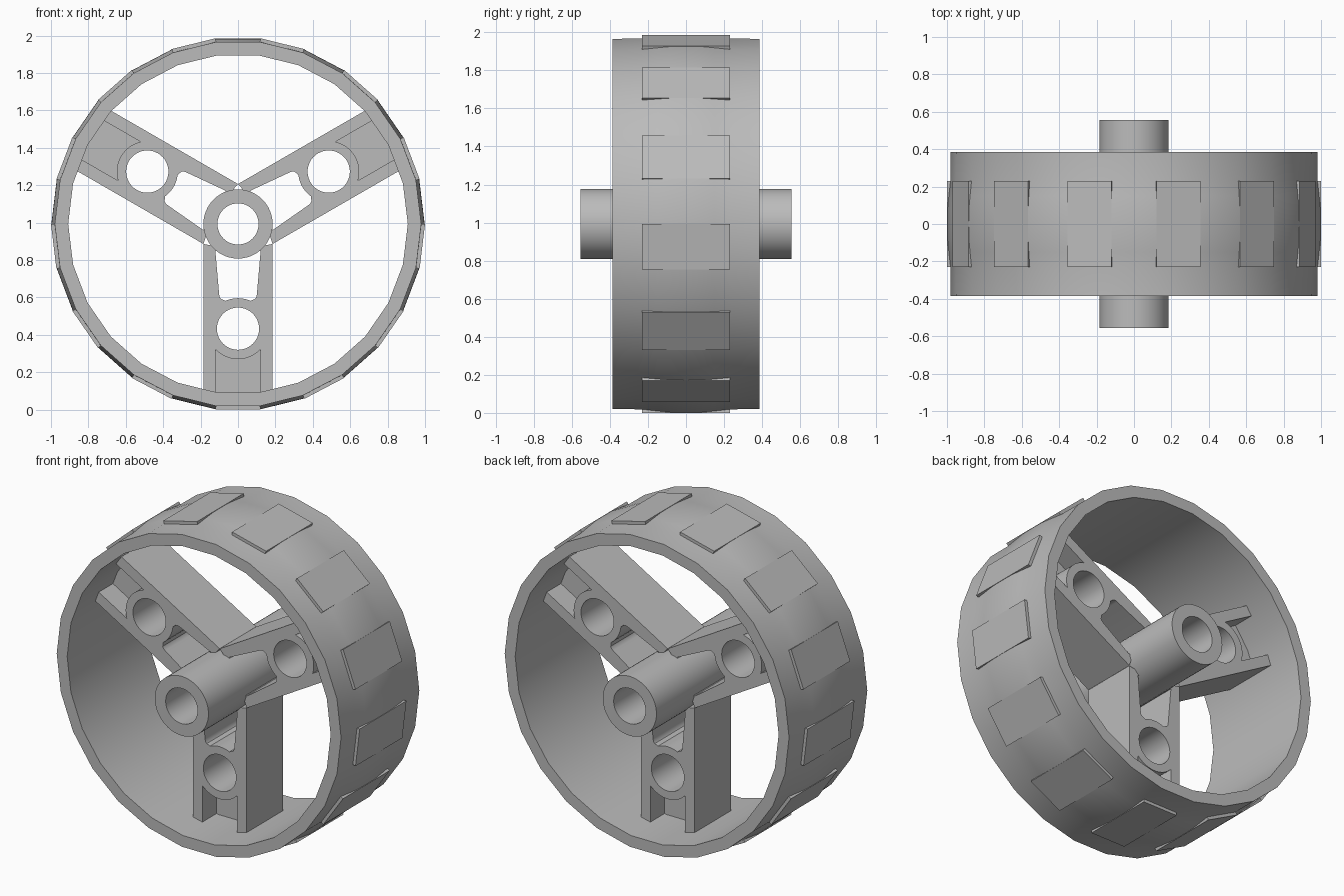
import bpy, bmesh, math
from mathutils import Matrix, Vector

if "Cube" in bpy.data.objects:
    bpy.data.objects.remove(bpy.data.objects["Cube"])

SIDES = 26
STEP = math.tau / SIDES
CENTRE = Vector((0, 0, math.cos(STEP / 2)))   # lowest pad rests on the ground

grey = bpy.data.materials.new("grey_plastic")
grey.use_nodes = True
grey.diffuse_color = (0.5, 0.5, 0.5, 1)
grey.node_tree.nodes["Principled BSDF"].inputs["Base Color"].default_value = (0.5, 0.5, 0.5, 1)


def add_mesh(name, mesh, smooth=True):
    obj = bpy.data.objects.new(name, mesh)
    bpy.context.collection.objects.link(obj)
    mesh.materials.clear()
    mesh.materials.append(grey)
    if smooth:
        bpy.ops.object.select_all(action="DESELECT")
        obj.select_set(True)
        bpy.context.view_layer.objects.active = obj
        bpy.ops.object.shade_smooth_by_angle(angle=math.radians(30))
    return obj


def finish(name, bm, smooth=True):
    bmesh.ops.recalc_face_normals(bm, faces=bm.faces)
    mesh = bpy.data.meshes.new(name)
    bm.to_mesh(mesh)
    bm.free()
    return add_mesh(name, mesh, smooth)


def on_wheel(r, y, a):
    return CENTRE + Vector((r * math.cos(a), y, r * math.sin(a)))


def revolve(name, profile, sides):
    """Closed (radius, y) profile turned round the axle."""
    bm = bmesh.new()
    rings = [[bm.verts.new(on_wheel(r, y, i * math.tau / sides)) for r, y in profile]
             for i in range(sides)]
    n = len(profile)
    for i in range(sides):
        a, b = rings[i], rings[(i + 1) % sides]
        for j in range(n):
            k = (j + 1) % n
            bm.faces.new((a[j], a[k], b[k], b[j]))
    return finish(name, bm)


def arc(cx, r, start, end, n):
    return [(cx + r * math.cos(start + (end - start) * i / n),
             r * math.sin(start + (end - start) * i / n)) for i in range(n + 1)]


def plate(name, loops, half_depth, angle):
    """Filled outline with holes, x running outward along a spoke."""
    cu = bpy.data.curves.new(name, "CURVE")
    cu.dimensions = "2D"
    cu.fill_mode = "BOTH"
    cu.extrude = half_depth
    for pts in loops:
        s = cu.splines.new("POLY")
        s.points.add(len(pts) - 1)
        for p, (u, v) in zip(s.points, pts):
            p.co = (u, v, 0, 1)
        s.use_cyclic_u = True
    tmp = bpy.data.objects.new(name + "_outline", cu)
    bpy.context.collection.objects.link(tmp)
    mesh = bpy.data.meshes.new_from_object(
        tmp.evaluated_get(bpy.context.evaluated_depsgraph_get()))
    bpy.data.objects.remove(tmp)
    bm = bmesh.new()
    bm.from_mesh(mesh)
    bmesh.ops.remove_doubles(bm, verts=bm.verts, dist=0.0001)
    bm.transform(Matrix.Translation(CENTRE) @ Matrix.Rotation(-angle, 4, "Y")
                 @ Matrix.Rotation(math.pi / 2, 4, "X"))
    return finish(name, bm)


# Rim with a slightly crowned tread
half = [(0.98, 0.385), (0.981, 0.23), (0.99, 0.15), (0.997, 0.08)]
revolve("rim", [(0.908, -0.385)] + [(r, -y) for r, y in half] + [(0.998, 0)]
        + half[::-1] + [(0.908, 0.385)], SIDES)

# Hub tube
revolve("hub", [(0.11, -0.555), (0.185, -0.555), (0.185, 0.555), (0.11, 0.555)], 48)

# Flat tread pads on every other side of the rim
bm = bmesh.new()
for i in range(1, SIDES, 2):
    corners = [(r, y, a) for a in (i * STEP, (i + 1) * STEP)
               for r in (0.96, 1.0) for y in (-0.23, 0.23)]
    v = [bm.verts.new(on_wheel(*c)) for c in corners]
    for f in ((0, 1, 3, 2), (4, 5, 7, 6), (0, 1, 5, 4), (2, 3, 7, 6), (0, 2, 6, 4), (1, 3, 7, 5)):
        bm.faces.new([v[k] for k in f])
finish("tread_pads", bm, smooth=False)

# Spoke outline: rails, a notch at the rim, a round hole and a tapered slot
W, RAIL, HOLE_U, BOSS = 0.185, 0.12, 0.56, 0.163
notch = math.asin(RAIL / BOSS)
outline = ([(0.107, -W), (0.93, -W), (0.93, -RAIL)]
           + arc(HOLE_U, BOSS, -notch, notch, 16)
           + [(0.93, RAIL), (0.93, W), (0.107, W), (0.125, 0.09), (0.125, -0.09)])
hole = arc(HOLE_U, 0.113, 0, math.tau, 40)[:-1]
side = [(0.145, 0.121), (0.375, 0.101), (0.391, 0.098), (0.402, 0.09), (0.406, 0.078)]
slot = side + arc(HOLE_U, BOSS, math.pi - 0.42, math.pi + 0.42, 10) \
    + [(u, -v) for u, v in reversed(side)]
web = [(0.675, -0.13), (0.93, -0.13), (0.93, 0.13), (0.675, 0.13)]

for label, degrees in (("left", 30), ("right", 150), ("lower", 270)):
    angle = math.radians(degrees)
    plate(label + "_spoke", [outline, hole, slot], 0.18, angle)
    plate(label + "_spoke_web", [web], 0.04, angle)
